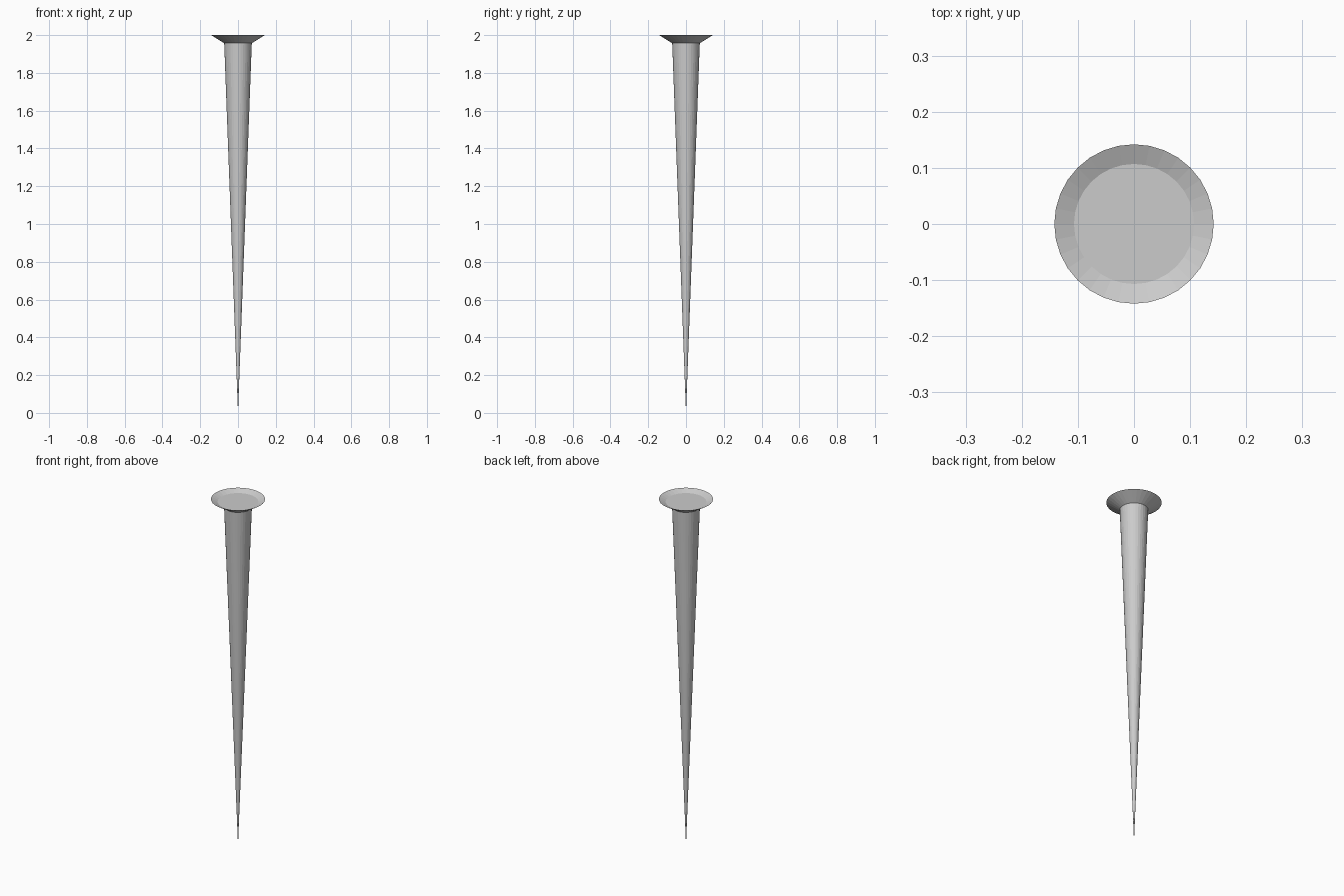
import bpy, bmesh, math

if "Cube" in bpy.data.objects:
    bpy.data.objects.remove(bpy.data.objects["Cube"])

SIDES = 32


def lathe(name, profile):
    """Revolve (radius, z) points around z; radius 0 becomes a single pole."""
    bm = bmesh.new()
    rings = []
    for r, z in profile:
        if r == 0:
            rings.append([bm.verts.new((0, 0, z))] * SIDES)
        else:
            rings.append([bm.verts.new((r * math.cos(2 * math.pi * i / SIDES),
                                        r * math.sin(2 * math.pi * i / SIDES), z))
                          for i in range(SIDES)])
    for a, b in zip(rings, rings[1:]):
        for i in range(SIDES):
            j = (i + 1) % SIDES
            bm.faces.new(list(dict.fromkeys((a[i], a[j], b[j], b[i]))))
    # flat floor of the dish
    bm.faces.new(rings[-1])
    bmesh.ops.recalc_face_normals(bm, faces=bm.faces)
    mesh = bpy.data.meshes.new(name)
    bm.to_mesh(mesh)
    bm.free()
    obj = bpy.data.objects.new(name, mesh)
    bpy.context.collection.objects.link(obj)
    return obj


# needle-pointed shaft, flared head and shallow dished top in one shell
lathe("tapered_spike", [(0, 0), (0.073, 1.957), (0.142, 2.0), (0.107, 1.985)])
